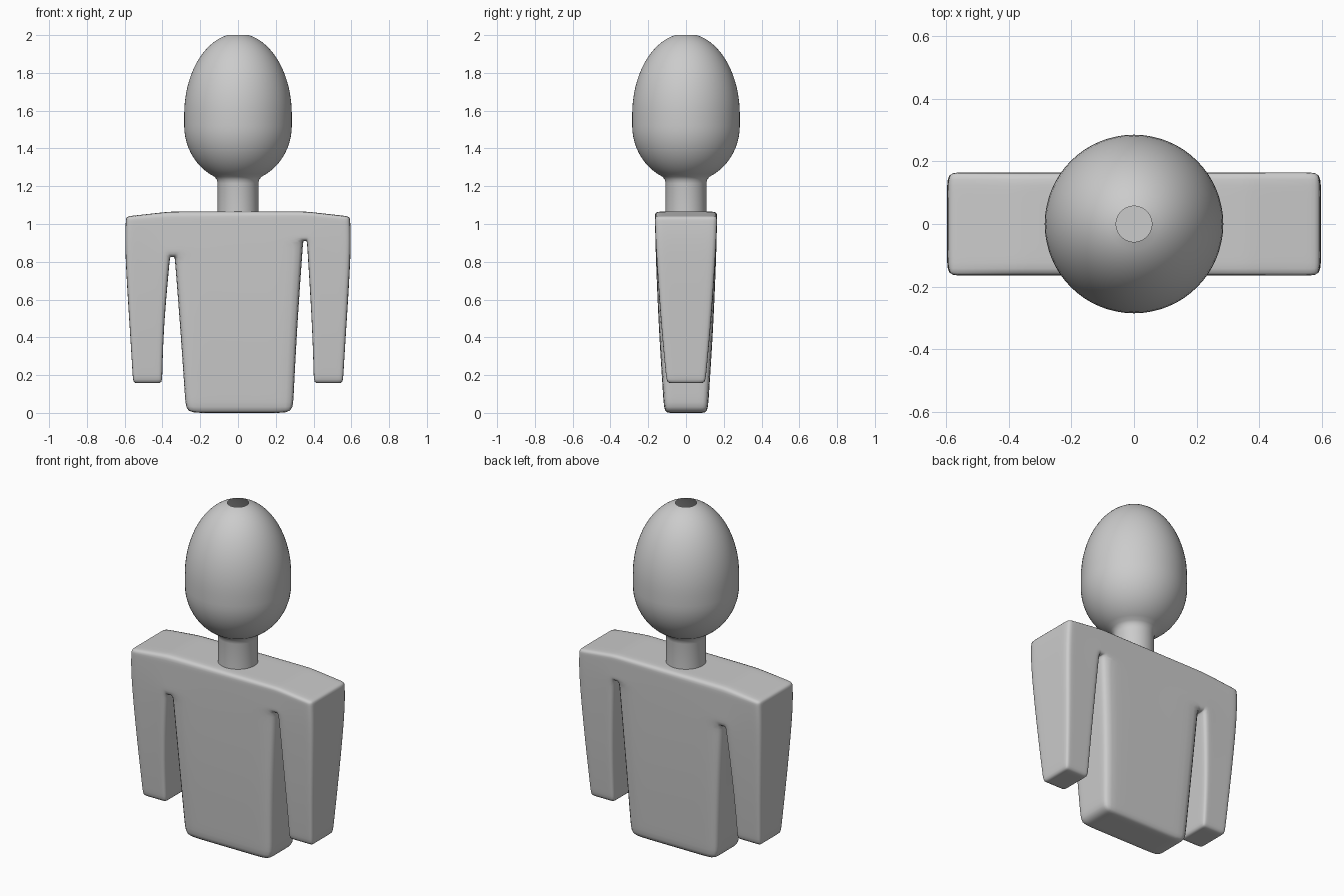
import bpy, bmesh, math

if "Cube" in bpy.data.objects:
    bpy.data.objects.remove(bpy.data.objects["Cube"])


def finish(bm, name):
    bmesh.ops.recalc_face_normals(bm, faces=bm.faces)
    for f in bm.faces:
        f.smooth = True
    me = bpy.data.meshes.new(name)
    bm.to_mesh(me)
    bm.free()
    ob = bpy.data.objects.new(name, me)
    bpy.context.collection.objects.link(ob)
    return ob


# Torso and arms: a flat cage (x, z, half depth) in six columns, given thickness
cage = {
    "a": [(-.592, 1.04, .165), (-.602, .9, .162), (-.573, .45, .131), (-.555, .157, .102)],
    "b": [(-.36, 1.066, .165), (-.36, .825, .16), (-.395, .45, .131), (-.402, .157, .102)],
    "c": [(-.335, 1.066, .165), (-.335, .825, .16), (-.305, .45, .145), (-.275, 0, .115)],
    "d": [(.345, 1.066, .165), (.345, .91, .162), (.312, .45, .145), (.29, 0, .115)],
    "e": [(.365, 1.066, .165), (.365, .91, .162), (.394, .45, .131), (.402, .157, .102)],
    "f": [(.592, 1.04, .165), (.602, .9, .162), (.573, .45, .131), (.555, .157, .102)],
}
bm = bmesh.new()
vert = {(c, r, s): bm.verts.new((x, s * d, z))
        for c, col in cage.items() for r, (x, z, d) in enumerate(col) for s in (-1, 1)}
quads = [(p, q, 0) for p, q in ("ab", "bc", "cd", "de", "ef")]
quads += [(p, q, r) for p, q in ("ab", "cd", "ef") for r in (1, 2)]
uses = {}
for p, q, r in quads:
    ring = [(p, r), (q, r), (q, r + 1), (p, r + 1)]
    for s in (-1, 1):
        bm.faces.new([vert[c, i, s] for c, i in ring])
    for i in range(4):
        key = frozenset((ring[i], ring[(i + 1) % 4]))
        uses[key] = uses.get(key, 0) + 1
for key, n in uses.items():
    if n == 1:
        (c0, r0), (c1, r1) = key
        bm.faces.new([vert[c0, r0, -1], vert[c1, r1, -1], vert[c1, r1, 1], vert[c0, r0, 1]])
bmesh.ops.recalc_face_normals(bm, faces=bm.faces)
crease = bm.edges.layers.float.new("crease_edge")
for e in bm.edges:
    if e.calc_face_angle(0) > 0.7:
        e[crease] = 0.52
body = finish(bm, "torso_and_arms")
sub = body.modifiers.new("round", "SUBSURF")
sub.levels = sub.render_levels = 4

# Neck and egg-shaped head: one turned profile, open at the crown
profile = [(.108, 1.055), (.108, 1.215), (.112, 1.235)]
low = math.asin(-.27 / .30)
for i in range(12):
    t = low * (1 - i / 11)
    profile.append((.285 * math.cos(t), 1.52 + .30 * math.sin(t)))
top = math.acos(.2)
for i in range(17):
    t = top * i / 16
    profile.append((.285 * math.cos(t), 1.5787 + .43 * math.sin(t)))
N = 64
bm = bmesh.new()
rings = [[bm.verts.new((r * math.cos(2 * math.pi * k / N), r * math.sin(2 * math.pi * k / N), z))
          for k in range(N)] for r, z in profile]
for lo, hi in zip(rings, rings[1:]):
    for k in range(N):
        j = (k + 1) % N
        bm.faces.new((lo[k], lo[j], hi[j], hi[k]))
finish(bm, "head_and_neck")
